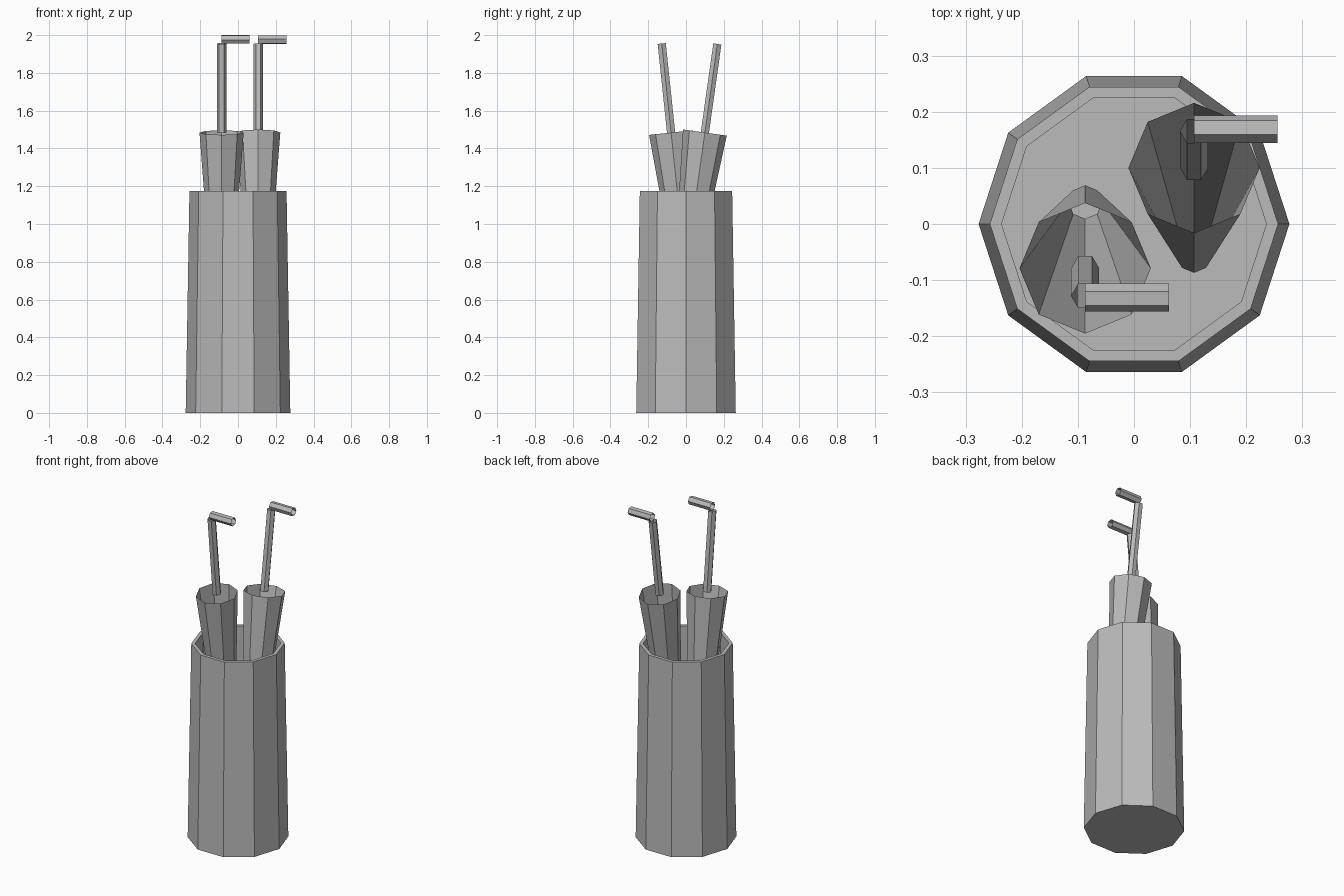
import bpy, bmesh, math
from mathutils import Matrix

if "Cube" in bpy.data.objects:
    bpy.data.objects.remove(bpy.data.objects["Cube"])

grey = bpy.data.materials.new("warm_grey")
grey.diffuse_color = (0.5, 0.5, 0.5, 1)
grey.use_nodes = True
grey.node_tree.nodes["Principled BSDF"].inputs["Base Color"].default_value = grey.diffuse_color


def lathe(name, profile, sides, cap_first=False, cap_last=False, matrix=Matrix()):
    """Flat-sided revolved part from (radius, height) pairs, first corner on +x."""
    bm = bmesh.new()
    rings = []
    for r, z in profile:
        rings.append([bm.verts.new((r * math.cos(2 * math.pi * i / sides),
                                    r * math.sin(2 * math.pi * i / sides), z))
                      for i in range(sides)])
    for a, b in zip(rings, rings[1:]):
        for i in range(sides):
            j = (i + 1) % sides
            bm.faces.new((a[i], a[j], b[j], b[i]))
    if cap_first:
        bm.faces.new(rings[0][::-1])
    if cap_last:
        bm.faces.new(rings[-1])
    bm.transform(matrix)
    mesh = bpy.data.meshes.new(name)
    bm.to_mesh(mesh)
    bm.free()
    mesh.materials.append(grey)
    obj = bpy.data.objects.new(name, mesh)
    bpy.context.collection.objects.link(obj)
    return obj


# Ten-sided hollow stand with a flat rim and a floor inside
lathe("stand", [(0.277, 0), (0.257, 1.175), (0.236, 1.175), (0.236, 0.04)], 10, True, True)


# Folded umbrellas leaning apart: open canopy, thin shaft, sideways handle
def umbrella(label, x, y, lean):
    place = Matrix.Translation((x, y, 1.484)) @ Matrix.Rotation(math.radians(lean), 4, 'X')
    lathe(label + "_canopy", [(0.03, -1.13), (0.117, 0)], 8, matrix=place)
    lathe(label + "_shaft", [(0.025, 0), (0.025, 0.474)], 6, matrix=place)
    # Quarter turns lay the tube along x with corners pointing to the sides
    sideways = (Matrix.Translation((0, 0, 0.496)) @ Matrix.Rotation(math.pi / 2, 4, 'Y')
                @ Matrix.Rotation(math.pi / 2, 4, 'Z'))
    lathe(label + "_handle", [(0.025, 0), (0.025, 0.149)], 6, matrix=place @ sideways)


umbrella("front_umbrella", -0.087, -0.079, 6)
umbrella("back_umbrella", 0.107, 0.1, -8)
